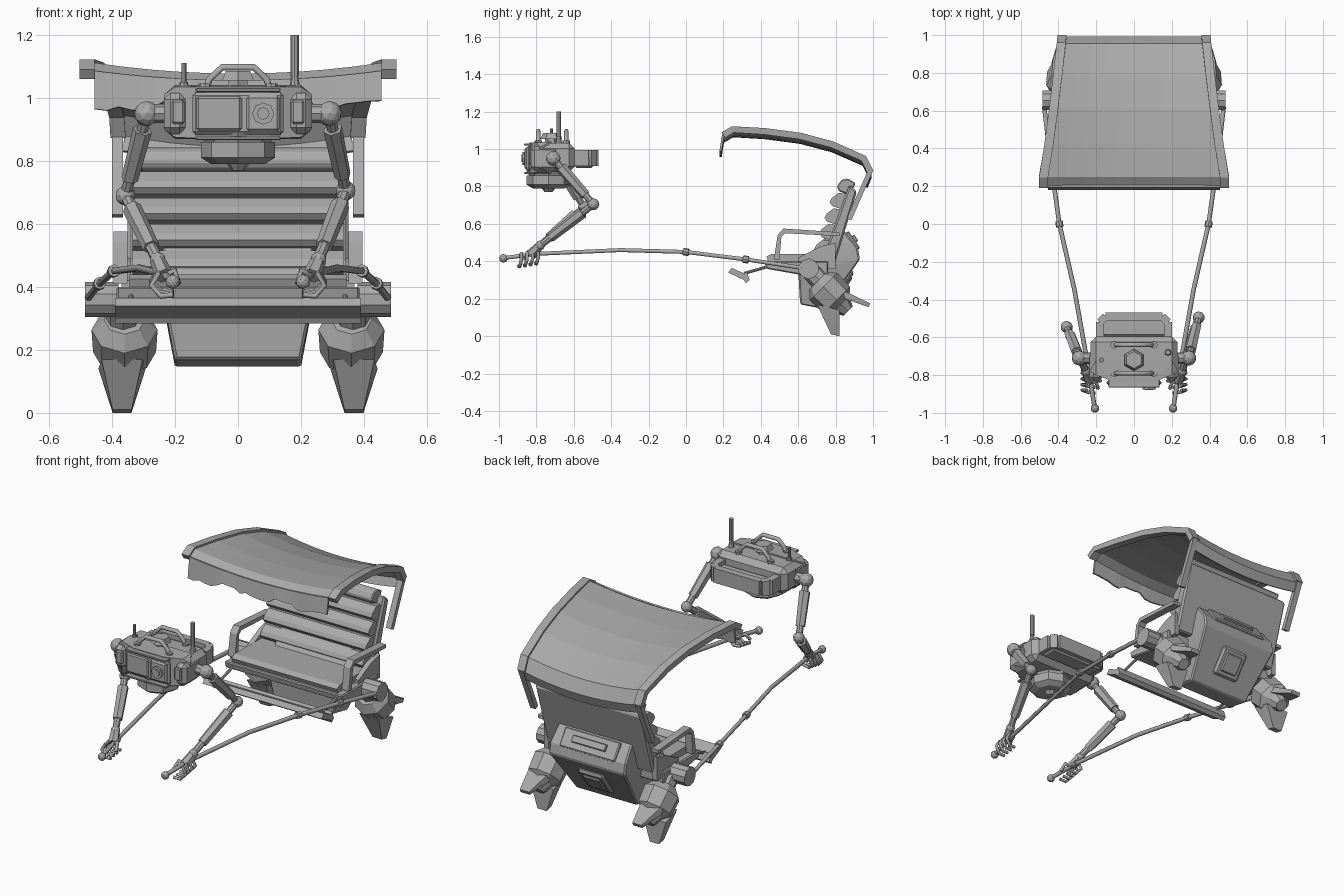
import bpy, bmesh, math, random
from mathutils import Vector, Matrix

if "Cube" in bpy.data.objects:
    bpy.data.objects.remove(bpy.data.objects["Cube"])
random.seed(4)

grey = bpy.data.materials.new("plain grey")
grey.use_nodes = True
grey.diffuse_color = (0.4, 0.4, 0.4, 1)
grey.node_tree.nodes["Principled BSDF"].inputs["Base Color"].default_value = (0.4, 0.4, 0.4, 1)


def finish(name, bm, bevel=0, thick=0):
    bmesh.ops.recalc_face_normals(bm, faces=bm.faces)
    me = bpy.data.meshes.new(name)
    bm.to_mesh(me)
    bm.free()
    me.materials.append(grey)
    ob = bpy.data.objects.new(name, me)
    bpy.context.collection.objects.link(ob)
    if thick:
        m = ob.modifiers.new("thickness", "SOLIDIFY")
        m.thickness, m.offset = thick, 0
    if bevel:
        m = ob.modifiers.new("bevel", "BEVEL")
        m.width, m.segments = bevel, 1
    return ob


def box(name, c, size, tilt=0, bevel=0):
    bm = bmesh.new()
    mat = Matrix.Translation(c) @ Matrix.Rotation(math.radians(tilt), 4, 'X') @ Matrix.Diagonal((*size, 1))
    bmesh.ops.create_cube(bm, size=1, matrix=mat)
    return finish(name, bm, bevel)


def hull(name, pts, bevel=0):
    bm = bmesh.new()
    for p in pts:
        bm.verts.new(p)
    bmesh.ops.convex_hull(bm, input=bm.verts)
    bmesh.ops.dissolve_limit(bm, angle_limit=0.02, verts=bm.verts, edges=bm.edges)
    return finish(name, bm, bevel)


def prism(name, profile, x0, x1, bevel=0):
    """Extrude a (y, z) outline along x."""
    bm = bmesh.new()
    f = bm.faces.new([bm.verts.new((x0, y, z)) for y, z in profile])
    r = bmesh.ops.extrude_face_region(bm, geom=[f])
    verts = [v for v in r["geom"] if isinstance(v, bmesh.types.BMVert)]
    bmesh.ops.translate(bm, verts=verts, vec=(x1 - x0, 0, 0))
    return finish(name, bm, bevel)


def rod(name, p, q, r1, r2=None, n=8):
    p, q = Vector(p), Vector(q)
    d = q - p
    bm = bmesh.new()
    mat = Matrix.Translation((p + q) / 2) @ d.to_track_quat('Z', 'Y').to_matrix().to_4x4()
    bmesh.ops.create_cone(bm, cap_ends=True, segments=n, radius1=r1, radius2=r1 if r2 is None else r2,
                          depth=d.length, matrix=mat)
    return finish(name, bm)


def ball(name, c, r):
    bm = bmesh.new()
    bmesh.ops.create_icosphere(bm, subdivisions=2, radius=r, matrix=Matrix.Translation(c))
    return finish(name, bm)


def tube(name, pts, r, sides=1):
    cu = bpy.data.curves.new(name, "CURVE")
    cu.dimensions, cu.bevel_depth, cu.bevel_resolution, cu.use_fill_caps = "3D", r, sides, True
    sp = cu.splines.new("POLY")
    sp.points.add(len(pts) - 1)
    for pt, co in zip(sp.points, pts):
        pt.co = (*co, 1)
    cu.materials.append(grey)
    ob = bpy.data.objects.new(name, cu)
    bpy.context.collection.objects.link(ob)
    return ob


def sheet(name, path, xs, sag, thick):
    """Skin a (y, z) path across x; xs gives x values at a given y."""
    bm = bmesh.new()
    rows = []
    for y, z in path:
        line = xs(y)
        mid, half = (line[0] + line[-1]) / 2, (line[-1] - line[0]) / 2
        rows.append([bm.verts.new((x, y, z - sag * (1 - ((x - mid) / half) ** 2))) for x in line])
    for a, b in zip(rows, rows[1:]):
        for i in range(len(a) - 1):
            bm.faces.new((a[i], a[i + 1], b[i + 1], b[i]))
    return finish(name, bm, 0, thick)


# Canopy: sagging cloth, side rails, ragged front drape
roof = [(.20, 1.075), (.25, 1.105), (.42, 1.095), (.61, 1.07), (.78, 1.025), (.95, .95), (.985, .88)]


def edge(y):
    return .46 - .1 * max(0, (y - .25) / .75) ** .85


sheet("canopy_cloth", roof + [(.965, .83)], lambda y: [edge(y) * (i / 5 - 1) for i in range(11)], .035, .014)
drape = bmesh.new()
last = None
for i in range(25):
    x = .455 * (i / 12 - 1)
    top = 1.085 - .03 * (1 - (x / .455) ** 2)
    pair = [drape.verts.new((x, .2, top)), drape.verts.new((x, .185, .975 + random.uniform(-.02, .02)))]
    if last:
        drape.faces.new((last[0], last[1], pair[1], pair[0]))
    last = pair
finish("canopy_drape", drape, 0, .012)

# Backrest: tilted pads over a shell
up, out = Vector((.316, .949)), Vector((-.949, .316))


def lean(s, n):
    return tuple(Vector((.74, .41)) + up * s + out * n)


prism("backrest_shell", [lean(0, -.06), lean(.40, -.05), lean(.42, 0), lean(0, .01)], -.35, .35, .01)
for i in range(4):
    s = .02 + i * .088
    pad = [(s, 0), (s, .05), (s + .015, .07), (s + .04, .066), (s + .078, .04), (s + .086, 0)]
    prism("backrest_pad", [lean(*p) for p in pad], -.335, .335)
prism("headrest", [lean(*p) for p in [(.37, -.02), (.37, .04), (.39, .06), (.43, .05), (.45, .02), (.44, -.03)]],
      -.31, .31, .006)

# Seat, foot bar and rear engine housing
prism("seat_pan", [(.43, .36), (.42, .40), (.60, .40), (.76, .40), (.76, .33), (.60, .33)], -.385, .385, .006)
prism("seat_cushion", [(.44, .40), (.43, .425), (.46, .44), (.72, .44), (.74, .40)], -.345, .345)
prism("foot_bar", [(.225, .34), (.245, .365), (.31, .335), (.325, .345), (.34, .30), (.32, .283), (.31, .30)], -.39, .39)
housing = [(.61, .17, .20), (.74, .145, .20), (.93, .41, .25), (.92, .47, .25), (.85, .56, .24), (.76, .55, .24),
           (.60, .35, .235)]
hull("engine_housing", [(s * w, y, z) for y, z, w in housing for s in (-1, 1)], .008)
box("rear_panel", (0, .84, .28), (.17, .17, .03), -126, .012)
box("rear_panel_inner", (0, .852, .272), (.11, .11, .02), -126, .006)
box("upper_panel", (0, .89, .51), (.36, .11, .025), -56, .006)
box("upper_panel_slot", (0, .90, .52), (.22, .04, .025), -56, .004)

# Parts mirrored left and right
for s in (-1, 1):
    sheet("canopy_rail", roof, lambda y: [s * (edge(y) - .005), s * (edge(y) + .043)], 0, .035)
    prism("rail_strap", [(.97, .88), (1.0, .885), (.885, .62), (.86, .63)], s * .365, s * .4)
    rod("foot_bar_rod", (s * .34, .31, .335), (s * .34, .50, .39), .008)
    prism("armrest", [(.47, .41), (.49, .54), (.52, .575), (.82, .555), (.82, .535), (.53, .55), (.51, .53), (.50, .41)],
          s * .35, s * .395)
    prism("seat_side", [(.60, .36), (.60, .42), (.72, .48), (.80, .50), (.80, .36)], s * .34, s * .37)
    rod("pivot", (s * .38, .655, .36), (s * .485, .655, .36), .055, n=10)
    rod("pivot_axle", (s * .2, .68, .36), (s * .39, .68, .36), .04)
    rod("thruster_mount", (s * .365, .67, .35), (s * .365, .74, .27), .055)
    # thruster: stacked rings along a line pointing down and back
    rings = [(-.10, .065), (-.055, .105), (.045, .10), (.08, .06), (.13, .035)]
    axis = Vector((0, .707, -.707))
    for (a, ra), (b, rb) in zip(rings, rings[1:]):
        c = Vector((s * .36, .775, .225))
        rod("thruster_body", c + axis * a, c + axis * b, ra, rb)
    x = s * .368
    hull("thruster_lower_fin", [(x + k * w, y, z) for k in (-1, 1) for w, y, z in
         [(.065, .70, .17), (.075, .82, .14), (.03, .775, .01), (.03, .82, 0)]])
    hull("thruster_upper_fin", [(x + k * w, y, z) for k in (-1, 1) for w, y, z in
         [(.07, .83, .25), (.07, .85, .20), (.03, .985, .175), (.03, .975, .155)]])
    # pull shaft
    shaft = [(s * .205, -.995, .415), (s * .235, -.8, .44), (s * .315, -.35, .46), (s * .395, 0, .45),
             (s * .44, .32, .41), (s * .475, .62, .365)]
    tube("pull_shaft", shaft, .012)
    ball("shaft_tip", (s * .207, -.976, .416), .023)
    for i in (1, 3, 4):
        c = Vector(shaft[i])
        d = (Vector(shaft[i + 1]) - c).normalized() * .015
        rod("shaft_collar", c - d, c + d, .02)

    # robot arm
    shoulder = Vector((s * .29, -.71, .95))
    elbow = Vector((.342, -.495, .705) if s > 0 else (-.357, -.545, .69))
    wrist = Vector((s * .255, -.78, .485))
    rod("shoulder_axle", (s * .2, -.71, .95), (s * .30, -.71, .95), .03)
    ball("shoulder", shoulder, .04)
    ball("elbow", elbow, .032)
    ball("wrist", wrist, .026)
    for name, a, b in (("upper_arm", shoulder, elbow), ("forearm", elbow, wrist)):
        rod(name, a, b, .019)
        rod(name + "_shell", a.lerp(b, .2), a.lerp(b, .8), .031, .027, 6)
    palm = Vector((s * .235, -.83, .435))
    rod("palm", wrist, palm, .024, .03, 6)
    for i in range(4):
        y = -.79 - i * .03
        z = .45 - i * .005
        tube("finger", [(s * .25, y, z + .01), (s * .275, y, z - .03), (s * .245, y - .01, z - .065),
                        (s * .205, y - .015, z - .06)], .009)
    tube("thumb", [palm, (s * .20, -.84, .45), (s * .19, -.87, .41)], .01)

    # robot cheeks
    box("cheek_block", (s * .2, -.755, .95), (.07, .15, .13), 0, .02)
    box("cheek_panel", (s * .19, -.83, .955), (.04, .02, .075), 0, .006)

# Robot head: body, curved faceplate, framed screen and lens
box("robot_body", (0, -.70, .955), (.46, .21, .155), 0, .03)
hull("faceplate", [(k * x, y, z) for k in (-1, 1) for x, y, z in
     [(.2, -.80, .875), (.2, -.80, 1.035), (.235, -.78, .90), (.235, -.78, 1.01), (.1, -.838, .87), (.1, -.838, 1.035),
      (.2, -.72, .87), (.2, -.72, 1.04)]])
box("screen_frame", (0, -.84, .95), (.29, .025, .135), 0, .01)
box("screen", (-.06, -.85, .95), (.145, .018, .11), 0, .007)
box("lens_block", (.08, -.852, .95), (.105, .022, .115), 0, .008)
rod("lens_ring", (.08, -.86, .95), (.08, -.875, .95), .035)
rod("lens", (.08, -.87, .95), (.08, -.88, .95), .02)
for z in (.872, 1.025):
    box("face_visor", (0, -.835, z), (.27, .06, .012), 0, .003)

# Robot back pod with raised rim
box("back_pod", (0, -.545, .935), (.37, .12, .07), 0, .02)
prism_rim = [(-.18, -.60), (-.18, -.52), (-.15, -.49), (.15, -.49), (.18, -.52), (.18, -.60)]
for (x0, y0), (x1, y1) in zip(prism_rim, prism_rim[1:]):
    n = Vector((y0 - y1, x1 - x0, 0)).normalized() * .021
    a, b = Vector((x0, y0, 0)), Vector((x1, y1, 0))
    hull("back_rim", [p + o + Vector((0, 0, z)) for p in (a, b) for o in (n, -n) for z in (.91, .995)])

# Robot underside sensor
for name, z0, z1, r0, r1 in (("sensor_neck", .85, .89, .1, .12), ("sensor_drum", .81, .86, .118, .118),
                             ("sensor_base", .79, .81, .085, .118), ("sensor_tip", .77, .795, .02, .04)):
    rod(name, (0, -.735, z0), (0, -.735, z1), r0, r1)

# Robot top: carry handles, knob, antennas
for y in (-.79, -.64):
    tube("carry_handle", [(-.105, y, 1.02), (-.09, y, 1.06), (-.05, y, 1.097), (.05, y, 1.097), (.09, y, 1.06),
                          (.105, y, 1.02)], .012)
    for x in (-.105, .105):
        rod("handle_foot", (x, y, 1.02), (x, y, 1.045), .02)
rod("knob_stem", (0, -.72, 1.03), (0, -.72, 1.06), .035, n=6)
rod("knob", (0, -.72, 1.055), (0, -.72, 1.085), .058, .045, 6)
rod("tall_antenna", (.18, -.68, 1.07), (.18, -.68, 1.2), .013)
rod("tall_antenna_base", (.18, -.68, 1.02), (.18, -.68, 1.08), .02, .008)
rod("short_antenna", (-.172, -.72, 1.02), (-.172, -.72, 1.11), .008)
rod("short_antenna_base", (-.172, -.72, 1.02), (-.172, -.72, 1.05), .014)
